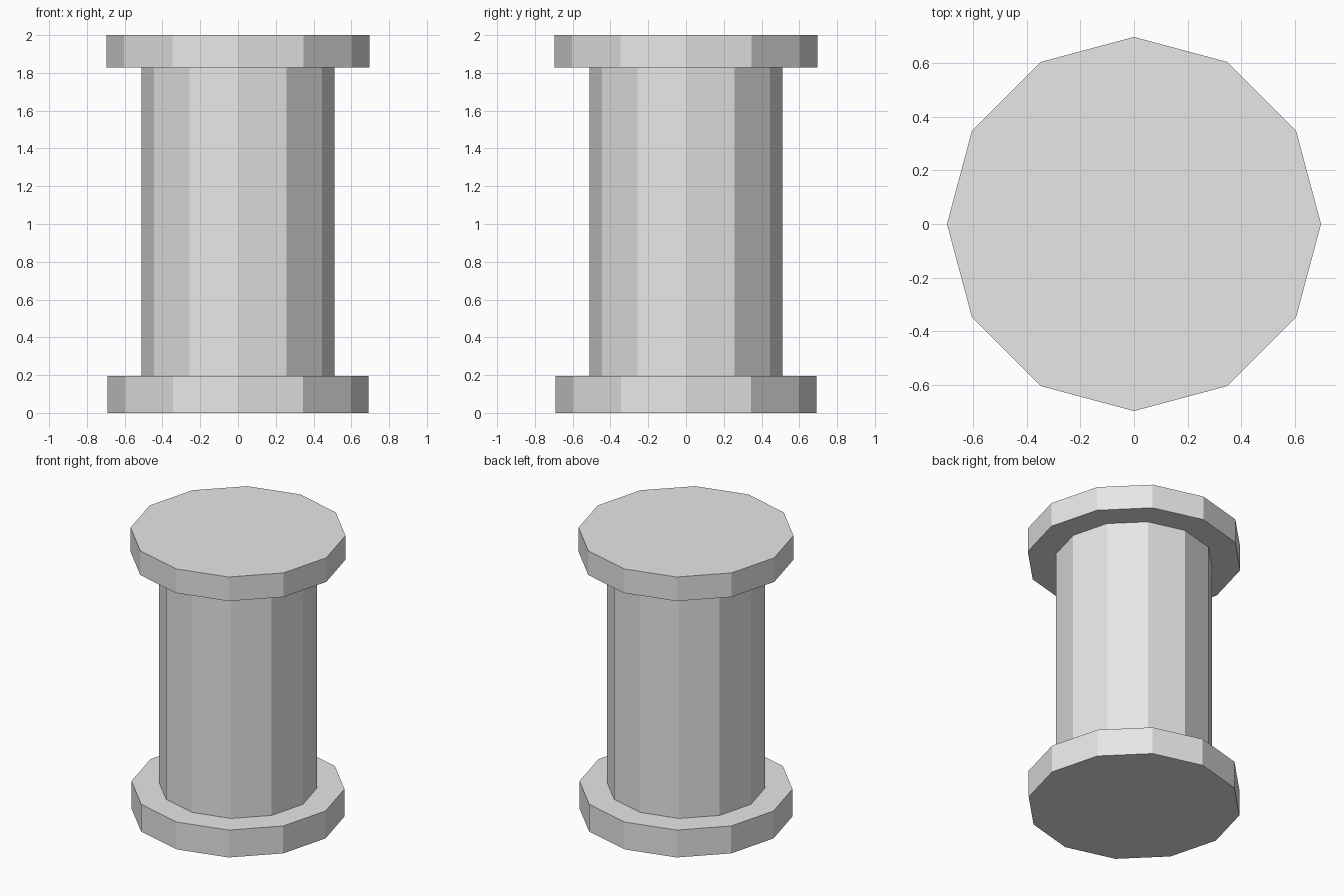
import bpy

if "Cube" in bpy.data.objects:
    bpy.data.objects.remove(bpy.data.objects["Cube"])

# Single flat grey
grey = bpy.data.materials.new("light_grey")
grey.diffuse_color = (0.8, 0.8, 0.8, 1.0)
grey.use_nodes = True
grey.node_tree.nodes["Principled BSDF"].inputs["Base Color"].default_value = grey.diffuse_color


def drum(name, radius, z0, z1):
    """Flat-faced twelve-sided cylinder between two heights."""
    bpy.ops.mesh.primitive_cylinder_add(
        vertices=12, radius=radius, depth=z1 - z0,
        location=(0, 0, (z0 + z1) / 2))
    obj = bpy.context.object
    obj.name = name
    obj.data.materials.append(grey)
    return obj


# Base flange, shaft and slightly wider top flange
drum("base_flange", 0.69, 0.0, 0.195)
drum("shaft", 0.512, 0.195, 1.828)
drum("top_flange", 0.696, 1.828, 2.0)
